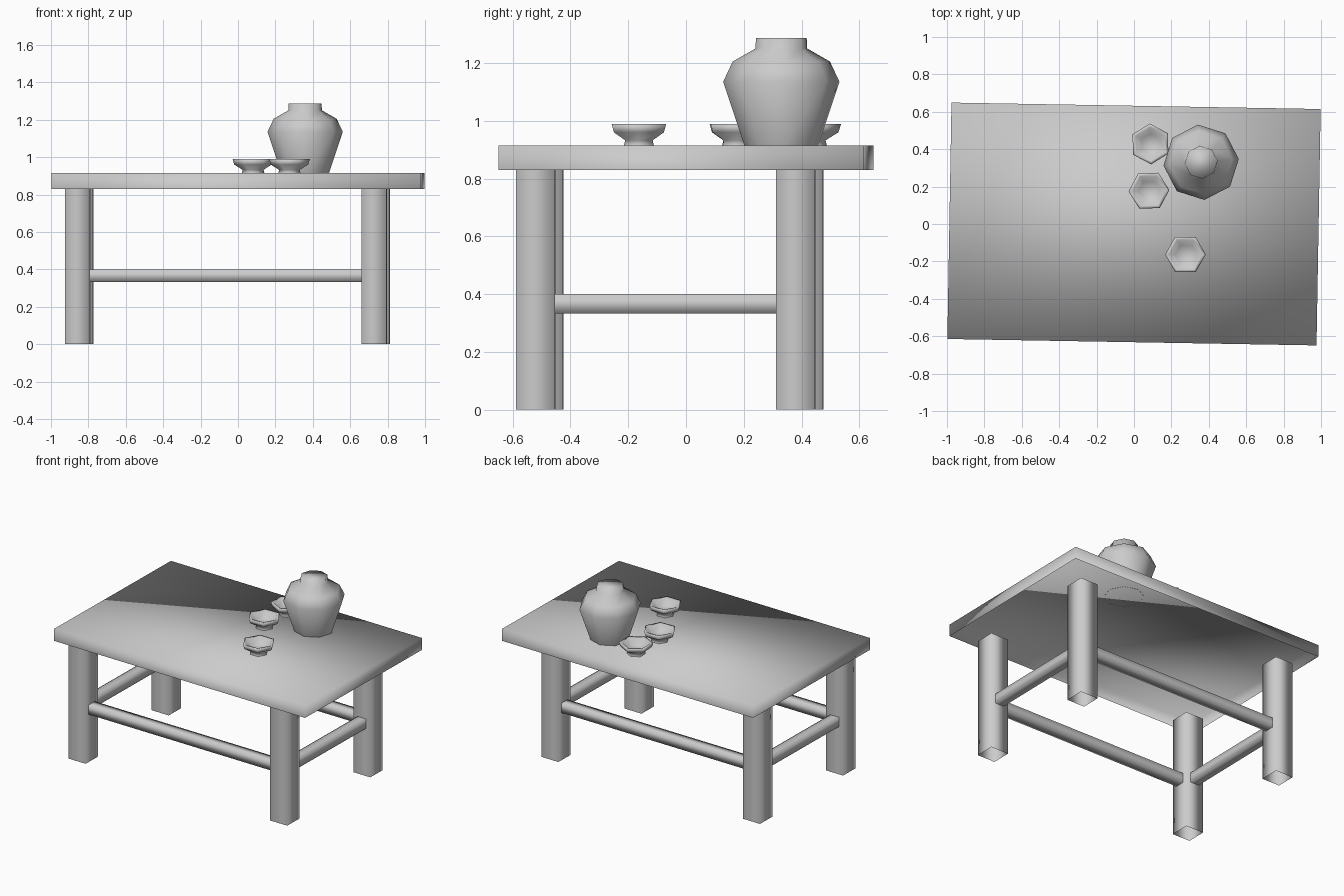
import bpy, bmesh
from math import radians, cos, sin, pi, sqrt
from mathutils import Matrix, Vector

cube = bpy.data.objects.get("Cube")
if cube:
    bpy.data.objects.remove(cube, do_unlink=True)

GREY = (0.6, 0.6, 0.6, 1.0)
mat = bpy.data.materials.new("plain grey")
mat.use_nodes = True
mat.diffuse_color = GREY
bsdf = next(n for n in mat.node_tree.nodes if n.type == 'BSDF_PRINCIPLED')
bsdf.inputs["Base Color"].default_value = GREY

TURN = Matrix.Rotation(radians(-1.0), 4, 'Z')   # the whole table sits slightly turned


def finish(name, bm, matrix):
    mesh = bpy.data.meshes.new(name)
    bm.to_mesh(mesh)
    bm.free()
    mesh.materials.append(mat)
    for p in mesh.polygons:
        p.use_smooth = True
    obj = bpy.data.objects.new(name, mesh)
    obj.matrix_world = matrix
    bpy.context.scene.collection.objects.link(obj)
    return obj


def lathe(name, profile, sides, matrix, start_angle=0.0, cap_end=False):
    """Rings of (radius, height) around z, joined in order."""
    bm = bmesh.new()
    rings = []
    for r, z in profile:
        angles = [radians(start_angle) + 2 * pi * i / sides for i in range(sides)]
        rings.append([bm.verts.new((r * cos(a), r * sin(a), z)) for a in angles])
    for a, b in zip(rings, rings[1:]):
        for i in range(sides):
            j = (i + 1) % sides
            bm.faces.new((a[i], a[j], b[j], b[i]))
    if cap_end:
        bm.faces.new(rings[-1])
    return finish(name, bm, matrix)


# Table top: a shallow box, open underneath
bm = bmesh.new()
bmesh.ops.create_cube(bm, size=1.0)
bm.normal_update()
underside = [f for f in bm.faces if f.normal.z < -0.5]
bmesh.ops.delete(bm, geom=underside, context='FACES_ONLY')
bmesh.ops.scale(bm, vec=(1.974, 1.264, 0.085), verts=bm.verts)
finish("table_top", bm, Matrix.Translation((0, 0, 0.8715)) @ TURN)

# Legs: open square tubes
FRAME = Matrix.Translation((-0.057, -0.056, 0)) @ TURN
LX, LY = 0.793, 0.45
leg_r = 0.067 * sqrt(2)
for sx, side in ((-1, "right"), (1, "left")):
    for sy, end in ((-1, "front"), (1, "back")):
        lathe(f"{end}_{side}_leg", [(leg_r, 0.0), (leg_r, 0.832)], 4,
              FRAME @ Matrix.Translation((sx * LX, sy * LY, 0)), 45)


# Square stretchers between the legs
def stretcher(name, centre, axis, half):
    spin = Vector((0, 0, 1)).rotation_difference(Vector(axis)).to_matrix().to_4x4()
    r = 0.0335 * sqrt(2)
    lathe(name, [(r, -half), (r, half)], 4,
          FRAME @ Matrix.Translation(centre) @ spin, 45)


for s, end, side in ((-1, "front", "right"), (1, "back", "left")):
    stretcher(f"{end}_stretcher", (0, s * LY, 0.367), (1, 0, 0), LX - 0.06)
    stretcher(f"{side}_stretcher", (s * LX, 0, 0.367), (0, 1, 0), LY - 0.06)

# Jar with a closed mouth, standing on the table
lathe("jar", [(0.128, 0.913), (0.202, 1.135), (0.169, 1.205),
              (0.09, 1.25), (0.088, 1.287)], 8,
      Matrix.Translation((0.359, 0.33, 0)), 5, cap_end=True)

# Footed cups
CUP = [(0.06, 0), (0.055, 0.018), (0.1, 0.046), (0.109, 0.075),
       (0.09, 0.073), (0.055, 0.035)]
for name, x, y, angle in (("front_cup", 0.275, -0.163, 0),
                          ("middle_cup", 0.08, 0.178, 2),
                          ("back_cup", 0.088, 0.428, 32)):
    lathe(name, CUP, 6, Matrix.Translation((x, y, 0.914)), angle, cap_end=True)
